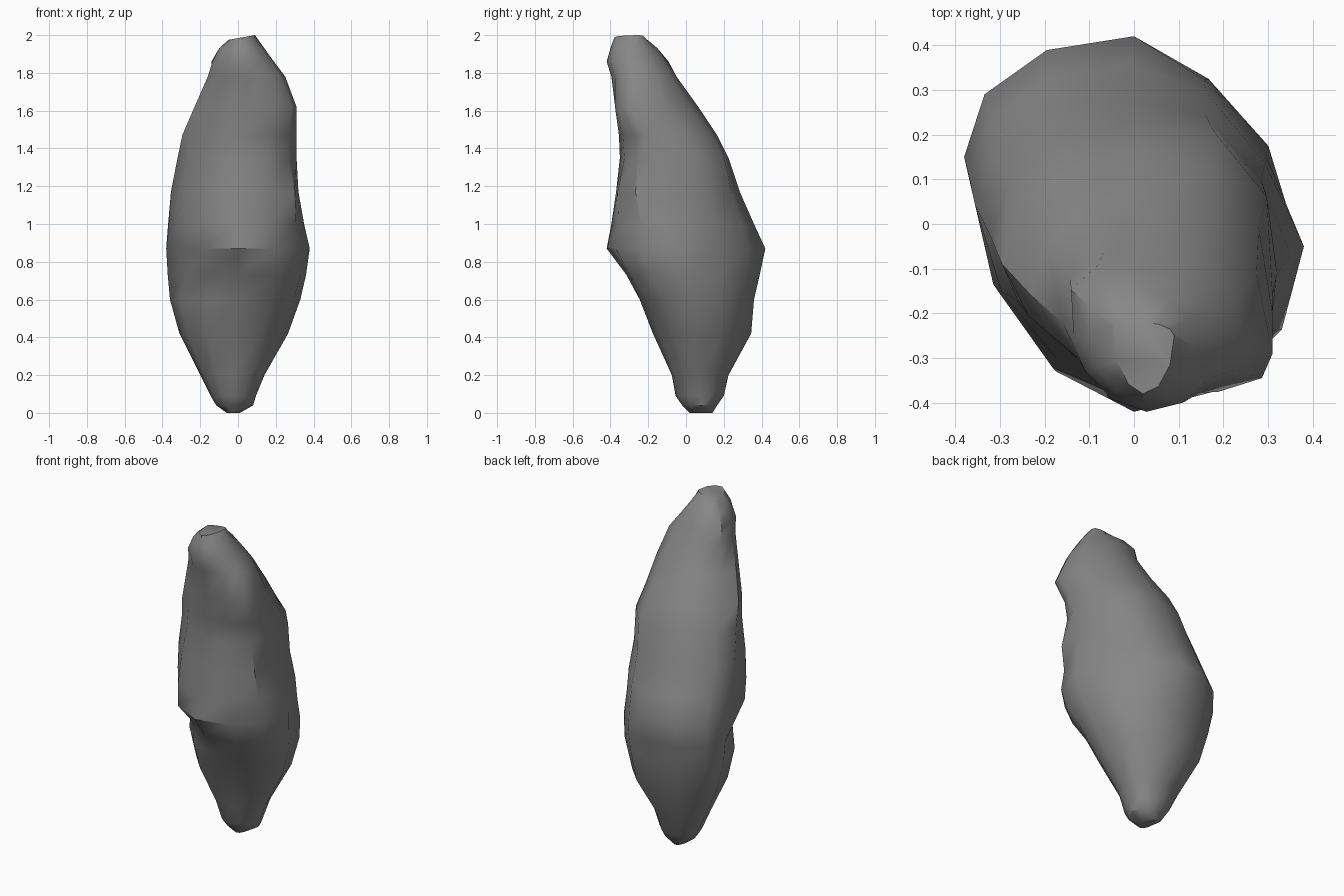
import bpy, bmesh, math

# Cross-sections: z, x min, x max, y min, y max, y of left point, y of right point
SECTIONS = [
    (0.00, -0.06, 0.01, 0.02, 0.14, 0.08, 0.08),
    (0.04, -0.115, 0.08, -0.02, 0.165, 0.09, 0.08),
    (0.09, -0.145, 0.095, -0.055, 0.20, 0.10, 0.08),
    (0.20, -0.20, 0.14, -0.075, 0.225, 0.11, 0.07),
    (0.42, -0.31, 0.265, -0.175, 0.345, 0.14, 0.05),
    (0.60, -0.36, 0.33, -0.245, 0.36, 0.15, 0.02),
    (0.73, -0.372, 0.36, -0.315, 0.39, 0.15, -0.02),
    (0.87, -0.38, 0.38, -0.42, 0.42, 0.15, -0.05),
    (1.00, -0.37, 0.35, -0.395, 0.36, 0.11, -0.07),
    (1.17, -0.355, 0.32, -0.37, 0.285, 0.04, -0.11),
    (1.35, -0.32, 0.31, -0.35, 0.225, -0.03, -0.16),
    (1.47, -0.295, 0.31, -0.355, 0.165, -0.09, -0.20),
    (1.62, -0.23, 0.31, -0.375, 0.065, -0.16, -0.29),
    (1.78, -0.16, 0.25, -0.395, -0.05, -0.22, -0.26),
    (1.86, -0.135, 0.19, -0.42, -0.10, -0.25, -0.27),
    (1.93, -0.10, 0.14, -0.40, -0.15, -0.25, -0.28),
    (1.985, -0.05, 0.09, -0.38, -0.22, -0.23, -0.25),
]
# Bulges and dents on the diagonals: direction in degrees, z, z spread, amount
BULGES = [
    (45, 0.86, 0.12, -0.055), (45, 1.32, 0.14, 0.05),
    (225, 0.74, 0.12, -0.06), (225, 1.40, 0.40, -0.03),
    (315, 1.15, 0.12, 0.045), (315, 0.70, 0.10, 0.04), (315, 1.62, 0.08, 0.02),
    (135, 1.86, 0.08, 0.045), (135, 0.74, 0.14, 0.02),
]
SIDES = 12


def section_point(sec, a):
    z, x0, x1, y0, y1, yl, yr = sec
    c, s = math.cos(a), math.sin(a)
    xm = (x0 + x1) / 2
    side_y = yr if c > 0 else yl
    end_y = y1 if s > 0 else y0
    x = xm + (x1 - xm) * c
    y = side_y + (end_y - side_y) * abs(s)
    for deg, bz, spread, amount in BULGES:
        d = math.radians(deg)
        w = max(0, math.cos(2 * (a - d))) if math.cos(a - d) > 0 else 0
        w *= amount * math.exp(-((z - bz) / spread) ** 2)
        x += w * math.cos(d)
        y += w * math.sin(d)
    return x, y, z


# Irregular elongated stone, lofted through the sections
bm = bmesh.new()
rings = [[bm.verts.new(section_point(s, 2 * math.pi * i / SIDES))
          for i in range(SIDES)] for s in SECTIONS]
for lo, hi in zip(rings, rings[1:]):
    for i in range(SIDES):
        j = (i + 1) % SIDES
        bm.faces.new((lo[i], lo[j], hi[j], hi[i]))
bm.faces.new(rings[0][::-1])

# Tilted crown: the tip rises towards the right
for v in rings[-1]:
    v.co.z = 1.975 + 0.025 * (v.co.x + 0.05) / 0.14
bm.faces.new(rings[-1])
bmesh.ops.recalc_face_normals(bm, faces=bm.faces)

mesh = bpy.data.meshes.new("stone")
bm.to_mesh(mesh)
bm.free()
stone = bpy.data.objects.new("stone", mesh)
bpy.context.collection.objects.link(stone)

# Dark grey rock
rock = bpy.data.materials.new("dark_rock")
rock.diffuse_color = (0.24, 0.24, 0.24, 1)
mesh.materials.append(rock)

bpy.context.view_layer.objects.active = stone
stone.select_set(True)
bpy.ops.object.shade_smooth_by_angle(angle=math.radians(40))
